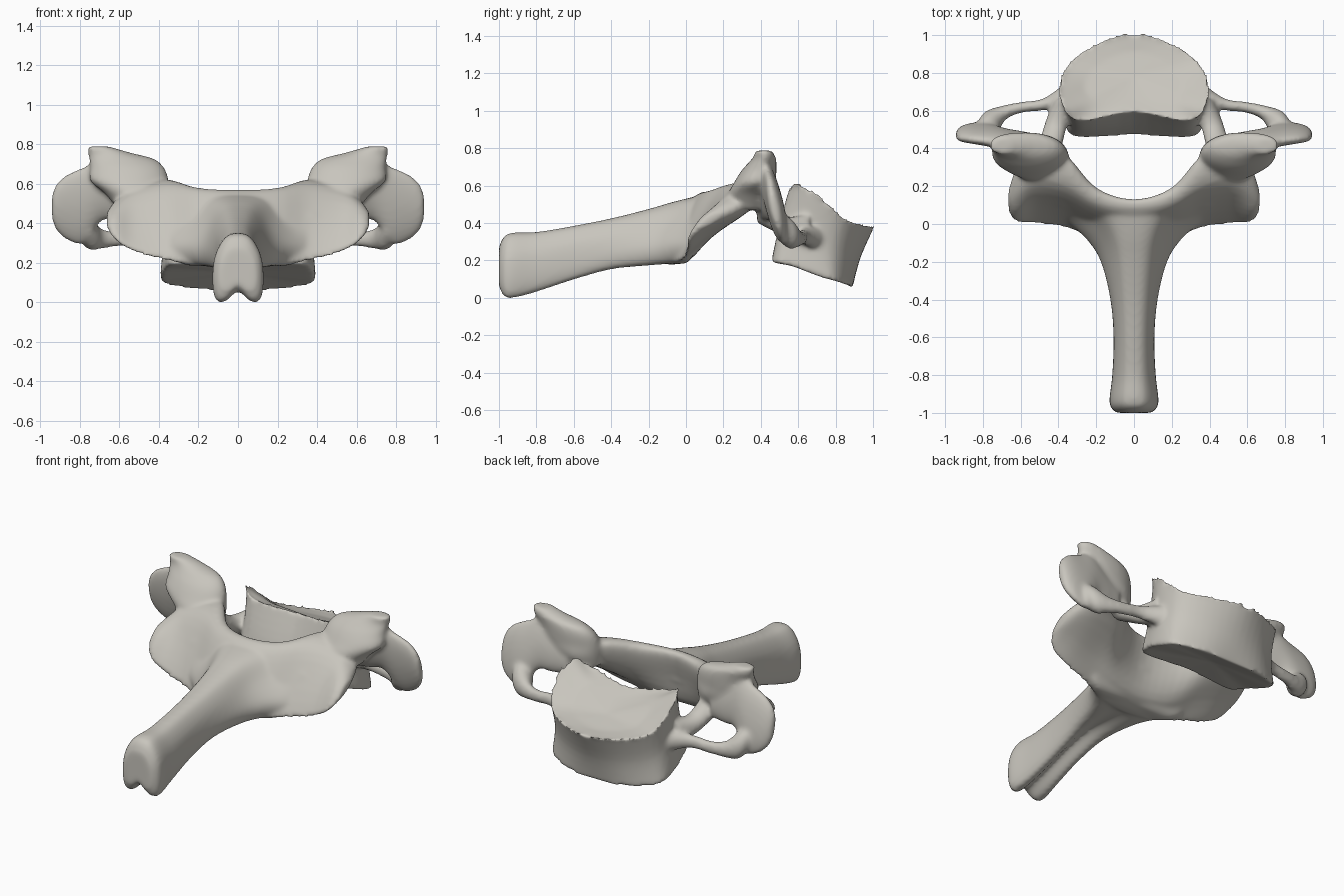
import bpy, bmesh, math
from mathutils import Vector

cube = bpy.data.objects.get("Cube")
if cube:
    bpy.data.objects.remove(cube, do_unlink=True)

bone = bpy.data.materials.new("bone")
bone.use_nodes = True
bone.diffuse_color = (0.58, 0.56, 0.51, 1)
bone.node_tree.nodes["Principled BSDF"].inputs["Base Color"].default_value = bone.diffuse_color

bm = bmesh.new()


def spline(pts, closed, steps=4):
    """Resample points along a smooth curve that passes through them."""
    n, out = len(pts), []
    for i in range(n if closed else n - 1):
        p = [pts[j % n] if closed else pts[min(max(j, 0), n - 1)] for j in range(i - 1, i + 3)]
        for s in range(steps):
            t = s / steps
            out.append(p[1] + (p[2] - p[0]) * t / 2
                       + (p[0] - p[1] * 2.5 + p[2] * 2 - p[3] / 2) * t ** 2
                       + ((p[1] - p[2]) * 3 + p[3] - p[0]) * t ** 3 / 2)
    return out if closed else out + [pts[-1]]


def loft(rings, mirror=False, caps=(None, None)):
    """Closed smooth skin over rings of points, with fan caps."""
    rings = [spline([Vector(p) for p in r], True) for r in rings]
    rings = list(zip(*[spline(list(col), False) for col in zip(*rings)]))
    for sx in ((1, -1) if mirror else (1,)):
        flip = Vector((sx, 1, 1))
        vs = [[bm.verts.new(p * flip) for p in r] for r in rings]
        n = len(vs[0])
        for a, b in zip(vs, vs[1:]):
            for i in range(n):
                j = (i + 1) % n
                bm.faces.new((a[i], a[j], b[j], b[i]))
        for r, src, cap in ((vs[0], rings[0], caps[0]), (vs[-1], rings[-1], caps[1])):
            mid = Vector(cap) if cap else sum(src, Vector()) / n
            c = bm.verts.new(mid * flip)
            for i in range(n):
                bm.faces.new((r[i], r[(i + 1) % n], c))


def symmetric(half):
    """Complete a half outline whose first and last points lie on x = 0."""
    return half + [(-x, y, z) for x, y, z in half[-2:0:-1]]


def ellipse(centre, u, v, ru, rv, n=10):
    c, u, v = Vector(centre), Vector(u), Vector(v)
    return [c + u * ru * math.cos(math.tau * i / n) + v * rv * math.sin(math.tau * i / n)
            for i in range(n)]


# Body: sloping wedge with raised back corners and a shallow dished top
bottom = [(0, .47, .2), (.31, .46, .19), (.375, .56, .17), (.395, .72, .11),
          (.36, .81, .085), (.2, .88, .06), (0, .89, .055)]
top = [(0, .595, .54), (.27, .545, .565), (.36, .6, .6), (.395, .7, .55),
       (.35, .84, .425), (.2, .95, .385), (0, 1.005, .375)]
dish = [(0, .66, .495), (.16, .64, .515), (.23, .67, .51), (.26, .73, .475),
        (.22, .81, .42), (.13, .88, .395), (0, .91, .385)]
middle = [tuple((a + b) / 2 * k for a, b, k in zip(p, q, (.96, .985, 1)))
          for p, q in zip(bottom, top)]
loft([symmetric(r) for r in (bottom, middle, top, top, dish)],
     caps=((0, .7, .15), (0, .78, .43)))


# Spine process: long arch-shaped beam, grooved underneath, spreading into the arch
def beam_ring(y, w, zt, zb, notch, shoulder):
    h, s = zt - zb, w * shoulder
    return symmetric([(0, y, zt), (.55 * s, y, zt - .06 * h), (s, y, zt - .33 * h),
                      (w, y, zt - .7 * h), (.87 * w, y, zb + .01), (.5 * w, y, zb),
                      (0, y, zb + notch)])


loft([beam_ring(*r) for r in (
    (-1.0, .09, .27, .06, .03, .9), (-.975, .12, .325, .015, .05, .9),
    (-.93, .13, .348, .003, .05, .9), (-.8, .115, .352, .035, .05, .9),
    (-.6, .108, .385, .1, .05, .9), (-.4, .125, .425, .155, .04, .85),
    (-.2, .175, .475, .175, .02, .75), (-.08, .25, .51, .185, .01, .65),
    (.02, .36, .535, .2, .01, .6), (.1, .42, .55, .38, 0, .6))])

# Arch plate with the lower joint lobes: y, z sections along x
sections = [
    (0, (-.12, .19), (-.05, .4), (.05, .545), (.13, .555), (.10, .4), (.04, .22)),
    (.2, (-.08, .19), (0, .4), (.1, .56), (.19, .56), (.16, .42), (.06, .24)),
    (.36, (-.02, .21), (.08, .42), (.2, .59), (.36, .61), (.31, .46), (.1, .3)),
    (.52, (0, .25), (.1, .42), (.24, .57), (.42, .57), (.33, .46), (.13, .34)),
    (.62, (.01, .31), (.07, .42), (.18, .5), (.3, .51), (.27, .45), (.13, .37)),
    (.665, (.06, .38), (.09, .42), (.13, .45), (.18, .45), (.17, .43), (.12, .39)),
]
half = [[(x, y, z) for y, z in pts] for x, *pts in sections]
loft([[(-x, y, z) for x, y, z in r] for r in half[:0:-1]] + half)

X, Y, Z = (1, 0, 0), (0, 1, 0), (0, 0, 1)

# Upper joint lobes, leaning outward
loft([ellipse((x, y, z), X, Y, rx, ry) for x, y, z, rx, ry in (
    (.48, .34, .47, .13, .1), (.51, .35, .55, .165, .125), (.55, .368, .615, .2, .112),
    (.56, .39, .68, .187, .094), (.59, .41, .725, .165, .074),
    (.65, .42, .755, .11, .06), (.71, .415, .788, .055, .045))], True)

# Pedicles joining the body to the arch
loft([ellipse(c, X, Z, .062, r) for *c, r in (
    (.36, .66, .36, .09), (.415, .52, .385, .055), (.45, .38, .48, .08))], True)

# Side wings: thin upright plates, leaning slightly
lean = (0, -.2, 1)
loft([ellipse((x, y, z), Y, lean, ry, rz) for x, y, z, ry, rz in (
    (.5, .41, .53, .06, .12), (.6, .43, .56, .055, .15), (.69, .45, .57, .05, .16),
    (.78, .475, .49, .05, .195), (.87, .48, .48, .042, .165),
    (.925, .475, .48, .03, .11), (.945, .47, .48, .012, .05))], True)

# Bars that close the side openings, widening into the wings
path = [(.34, .7, .32, .07), (.47, .635, .33, .042), (.6, .617, .32, .038),
        (.69, .59, .32, .05), (.75, .55, .345, .08), (.79, .49, .4, .075)]
rings = []
for i, (x, y, z, r) in enumerate(path):
    a, b = path[max(i - 1, 0)], path[min(i + 1, len(path) - 1)]
    side = Vector((a[1] - b[1], b[0] - a[0], 0)).normalized()
    rings.append(ellipse((x, y, z), side, Z, r * .75, r))
loft(rings, True)

# Fuse all parts into one smooth bone
bmesh.ops.recalc_face_normals(bm, faces=bm.faces)
mesh = bpy.data.meshes.new("vertebra")
bm.to_mesh(mesh)
bm.free()
mesh.materials.append(bone)
obj = bpy.data.objects.new("vertebra", mesh)
bpy.context.scene.collection.objects.link(obj)
fuse = obj.modifiers.new("fuse", "REMESH")
fuse.mode = "VOXEL"
fuse.voxel_size = 0.012
fuse.use_smooth_shade = True
soften = obj.modifiers.new("soften", "SMOOTH")
soften.factor = 0.5
soften.iterations = 10
